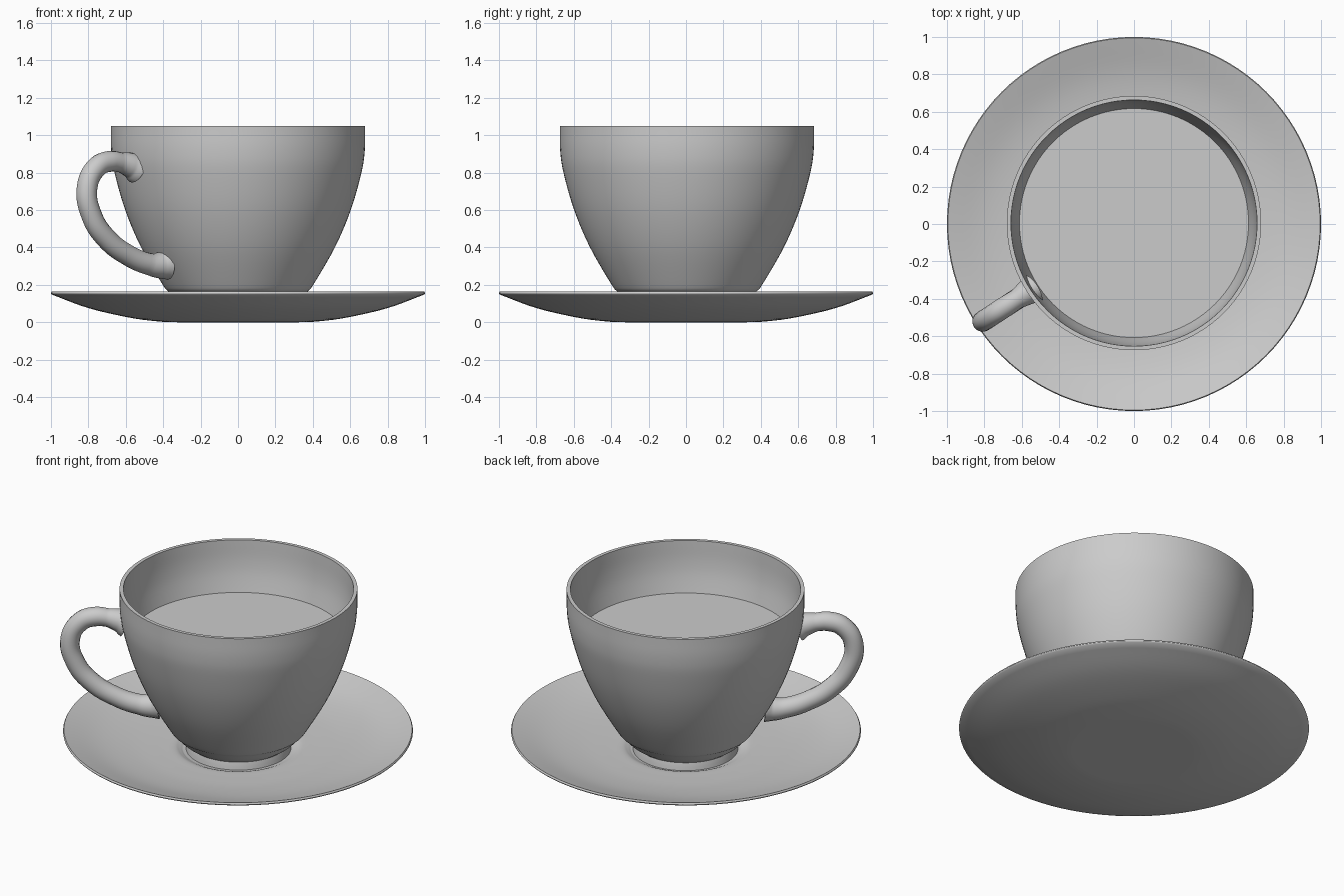
import bpy, bmesh, math
from mathutils import Vector, Matrix

if "Cube" in bpy.data.objects:
    bpy.data.objects.remove(bpy.data.objects["Cube"])


def smooth_line(pts, n=5):
    """Catmull-Rom curve through (radius, height) points."""
    p = [Vector(q) for q in pts]
    p = [2 * p[0] - p[1]] + p + [2 * p[-1] - p[-2]]
    out = []
    for a, b, c, d in zip(p, p[1:], p[2:], p[3:]):
        for i in range(n):
            t = i / n
            out.append(0.5 * (2 * b + (c - a) * t + (2 * a - 5 * b + 4 * c - d) * t * t
                              + (3 * b - a - 3 * c + d) * t ** 3))
    return out + [p[-2]]


def lathe(name, segments, centre_y=0.0, steps=96):
    """Spin smooth profile segments, joined end to end, about the z axis."""
    bm = bmesh.new()
    line = [q for s in segments for q in smooth_line(s)]
    verts = [bm.verts.new((max(r, 0), 0, z)) for r, z in line]
    edges = [bm.edges.new(pair) for pair in zip(verts, verts[1:])]
    bmesh.ops.spin(bm, geom=verts + edges, cent=(0, 0, 0), axis=(0, 0, 1),
                   angle=math.tau, steps=steps)
    bmesh.ops.remove_doubles(bm, verts=bm.verts, dist=0.0005)
    bmesh.ops.recalc_face_normals(bm, faces=bm.faces)
    mesh = bpy.data.meshes.new(name)
    bm.to_mesh(mesh)
    bm.free()
    obj = bpy.data.objects.new(name, mesh)
    obj.location.y = centre_y
    bpy.context.collection.objects.link(obj)
    finish(obj)
    return obj


def finish(obj):
    bpy.ops.object.select_all(action='DESELECT')
    obj.select_set(True)
    bpy.context.view_layer.objects.active = obj
    bpy.ops.object.shade_smooth_by_angle(angle=math.radians(40))


CUP_Y = 0.005

# Saucer: shallow dish with a recessed well for the cup's foot
lathe("saucer", [
    [(0, 0), (0.3, 0), (0.42, 0.004), (0.58, 0.025), (0.8, 0.076), (0.995, 0.148)],
    [(0.995, 0.148), (1.0, 0.155), (0.995, 0.165)],
    [(0.995, 0.165), (0.8, 0.108), (0.62, 0.08), (0.46, 0.07), (0.37, 0.066),
     (0.335, 0.055), (0.315, 0.045)],
    [(0.315, 0.045), (0.15, 0.045), (0, 0.045)],
])

# Cup: outer wall, flat rim, inner wall and foot
lathe("cup", [
    [(0, 0.055), (0.25, 0.055)],
    [(0.25, 0.055), (0.26, 0.045), (0.3, 0.045)],
    [(0.3, 0.045), (0.295, 0.07), (0.29, 0.09)],
    [(0.29, 0.09), (0.33, 0.12), (0.372, 0.165), (0.402, 0.2), (0.518, 0.4),
     (0.603, 0.6), (0.66, 0.8), (0.678, 0.92), (0.68, 1.05)],
    [(0.68, 1.05), (0.658, 1.05)],
    [(0.658, 1.05), (0.65, 0.92), (0.628, 0.8), (0.57, 0.6), (0.486, 0.4),
     (0.37, 0.2), (0.29, 0.13), (0.15, 0.1), (0, 0.1)],
], CUP_Y)

# Drink surface
lathe("drink", [[(0, 0.74), (0.3, 0.74), (0.614, 0.74)]], CUP_Y)

# Handle: tube along a curve (outward distance, height, thickness), flared at both ends
path = [(0.645, 0.825, 1.5), (0.685, 0.84, 1.2), (0.75, 0.855, 0.95), (0.82, 0.86, 1.0),
        (0.9, 0.83, 1.0), (0.962, 0.72, 1.0), (0.93, 0.565, 1.0), (0.838, 0.447, 1.0),
        (0.7, 0.358, 1.0), (0.57, 0.312, 1.05), (0.5, 0.305, 1.25), (0.46, 0.31, 1.5)]
curve = bpy.data.curves.new("handle", 'CURVE')
curve.dimensions = '3D'
curve.bevel_depth = 0.056
curve.bevel_resolution = 6
curve.resolution_u = 8
curve.use_fill_caps = True
spline = curve.splines.new('BEZIER')
spline.bezier_points.add(len(path) - 1)
angle = math.radians(213)
for point, (r, z, thick) in zip(spline.bezier_points, path):
    point.co = (r * math.cos(angle), r * math.sin(angle), z)
    point.radius = thick
    point.handle_left_type = point.handle_right_type = 'AUTO'
handle = bpy.data.objects.new("handle", curve)
handle.location.y = CUP_Y
bpy.context.collection.objects.link(handle)
bpy.ops.object.select_all(action='DESELECT')
handle.select_set(True)
bpy.context.view_layer.objects.active = handle
bpy.ops.object.convert(target='MESH')
finish(bpy.context.view_layer.objects.active)
